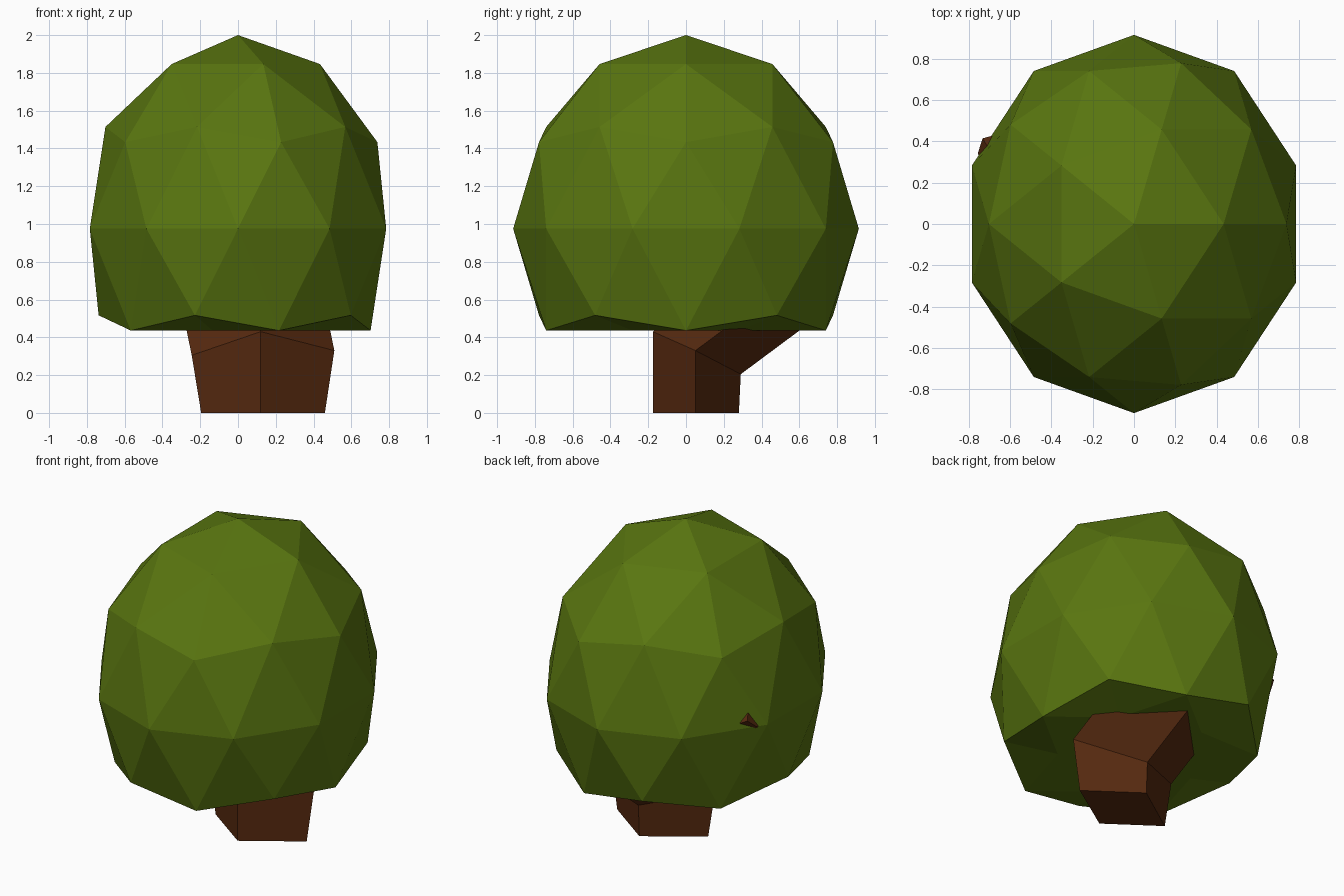
import bpy, bmesh
from mathutils import Vector

if "Cube" in bpy.data.objects:
    bpy.data.objects.remove(bpy.data.objects["Cube"])


def finish(name, bm, colour):
    bmesh.ops.recalc_face_normals(bm, faces=bm.faces)
    mesh = bpy.data.meshes.new(name)
    bm.to_mesh(mesh)
    bm.free()
    mat = bpy.data.materials.new(name + "_colour")
    mat.diffuse_color = colour
    mat.use_nodes = True
    mat.node_tree.nodes["Principled BSDF"].inputs["Base Color"].default_value = mat.diffuse_color
    mesh.materials.append(mat)
    obj = bpy.data.objects.new(name, mesh)
    bpy.context.collection.objects.link(obj)
    return obj


def loft(name, rings, colour):
    bm = bmesh.new()
    loops = [[bm.verts.new(p) for p in ring] for ring in rings]
    for a, b in zip(loops, loops[1:]):
        n = len(a)
        for i in range(n):
            j = (i + 1) % n
            bm.faces.new((a[i], a[j], b[j], b[i]))
    bm.faces.new(loops[0])
    bm.faces.new(loops[-1])
    return finish(name, bm, colour)


def square_ring(centre, direction, radius):
    c, d = Vector(centre), Vector(direction).normalized()
    side = d.cross(Vector((0, 0, 1))).normalized()
    up = side.cross(d)
    return [c + v * radius for v in (side, up, -side, -up)]


GREEN = (0.10, 0.18, 0.005, 1)
BROWN = (0.095, 0.023, 0.005, 1)

# Leaf crown: faceted ball with a flattened underside
bm = bmesh.new()
bmesh.ops.create_icosphere(bm, subdivisions=2, radius=1)
for v in bm.verts:
    v.co = Vector((v.co.x * 0.825, v.co.y * 0.915, max(0.436, 0.975 + v.co.z * 1.025)))
finish("crown", bm, GREEN)

# Trunk: four-sided, bending backwards into the crown
foot = [(0.12, -0.175, 0), (0.46, 0.05, 0), (0.14, 0.28, 0), (-0.195, 0.05, 0)]
bend = [Vector(p) for p in
        ((0.12, -0.175, 0.43), (0.51, 0.05, 0.33), (0.14, 0.29, 0.205), (-0.245, 0.05, 0.305))]
top = [p + Vector((-0.06, 0.39, 0.29)) for p in bend]
loft("trunk", [foot, bend, top], BROWN)

# Branch: tapers to the left until its end pokes through the leaves
start, end = Vector((0.1, 0.43, 0.62)), Vector((-0.725, 0.345, 1.035))
loft("branch", [square_ring(start, end - start, 0.2),
                square_ring(end, end - start, 0.07)], BROWN)
